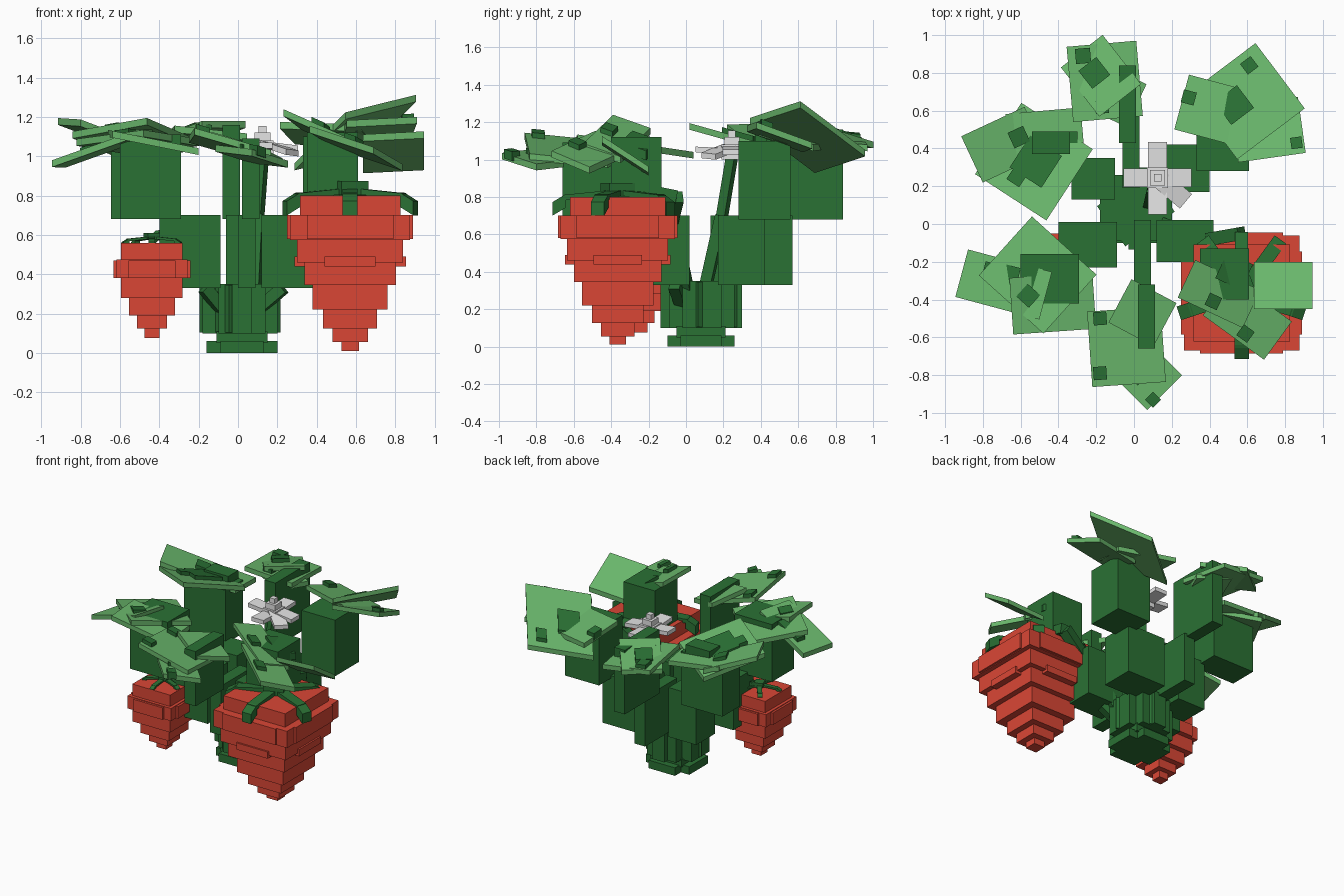
import bpy, bmesh, math
from mathutils import Matrix, Vector


def colour(name, rgb):
    m = bpy.data.materials.new(name)
    m.diffuse_color = (*[(c / 255) ** 2.2 for c in rgb], 1)
    return m


STEM = colour("dark green", (46, 112, 55))
LEAF = colour("leaf green", (105, 181, 107))
RED = colour("berry red", (217, 72, 56))
WHITE = colour("petal white", (228, 228, 228))


class Part:
    """Collects several blocks into one named object."""
    def __init__(self, name, mat):
        self.name, self.mat, self.bm = name, mat, bmesh.new()

    def block(self, c, size, yaw=0, gx=0, gy=0):
        # box turned about z, then sheared so its plane slopes by gx, gy
        vs = bmesh.ops.create_cube(self.bm, size=1)["verts"]
        rot = Matrix.Rotation(math.radians(yaw), 3, 'Z')
        for v in vs:
            p = rot @ Vector([a * b for a, b in zip(v.co, size)])
            p.z += gx * p.x + gy * p.y
            v.co = p + Vector(c)
        return self

    def span(self, x0, x1, y0, y1, z0, z1):
        return self.block(((x0 + x1) / 2, (y0 + y1) / 2, (z0 + z1) / 2),
                          (x1 - x0, y1 - y0, z1 - z0))

    def rod(self, a, b, w):
        a, b = Vector(a), Vector(b)
        vs = bmesh.ops.create_cube(self.bm, size=1)["verts"]
        q = (b - a).to_track_quat('Z', 'Y')
        for v in vs:
            v.co = q @ Vector((v.co.x * w, v.co.y * w, v.co.z * (b - a).length)) + (a + b) / 2
        return self

    def done(self):
        me = bpy.data.meshes.new(self.name)
        self.bm.to_mesh(me)
        self.bm.free()
        me.materials.append(self.mat)
        bpy.context.collection.objects.link(bpy.data.objects.new(self.name, me))


# crown: foot, neck and a cluster of short blocks
crown = Part("crown", STEM)
crown.span(-.16, .20, -.03, .19, 0, .06).span(-.09, .13, -.10, .26, 0, .06)
crown.span(-.11, .15, -.05, .21, .05, .11)
crown.span(-.18, .20, -.02, .19, .10, .35).span(-.10, .14, -.09, .26, .10, .35)
crown.span(-.03, .07, -.135, .30, .10, .35)
crown.block((.01, .08, .225), (.32, .26, .24), 35)
crown.rod((-.08, -.02, .22), (-.17, -.06, .33), .06)
crown.rod((.10, -.02, .22), (.23, -.06, .33), .06)
crown.done()

# leaf stalks: a lower and an upper block each
stalks = {
    "back_right": ((.08, .40, .17, .42, .33, .70), (.33, .61, .28, .56, .68, 1.10)),
    "back": ((-.06, .03, .19, .57, .33, .70), (-.08, .01, .43, .84, .68, 1.16)),
    "back_left": ((-.33, -.10, .13, .35, .33, .70), (-.645, -.30, .28, .49, .68, 1.08)),
    "front_left": ((-.40, -.09, -.23, .01, .33, .70), (-.60, -.29, -.42, -.16, .68, 1.11)),
    "front": ((0, .09, -.33, .02, .33, .70), (.02, .11, -.66, -.32, .68, 1.09)),
    "front_right": ((.12, .42, -.20, .02, .33, .70), (.35, .61, -.40, -.13, .68, 1.12)),
}
for name, (low, high) in stalks.items():
    Part(name + "_stalk", STEM).span(*low).span(*high).done()


# leaves: three sloping plates with small dark ribs on top
def leaf(name, *plates, ribs=()):
    p = Part(name + "_leaf", LEAF)
    for x, y, z, w, d, yaw, gx, gy in plates:
        p.block((x, y, z), (w, d, .035), yaw, gx, gy)
    p.done()
    r = Part(name + "_leaf_ribs", STEM)
    for i, x, y, s in ribs:
        px, py, pz, _, _, yaw, gx, gy = plates[i]
        z = pz + gx * (x - px) + gy * (y - py) + .02
        r.block((x, y, z), (s, s, .05), yaw, gx, gy)
    r.done()


leaf("back_right",
     (.595, .65, 1.12, .447, .433, 37, .52, -.36),
     (.46, .59, 1.11, .43, .30, -15, -.1, -.25),
     (.71, .50, 1.12, .36, .30, 8, .1, -.35),
     ribs=((0, .61, .84, .07), (1, .29, .67, .07), (0, .53, .63, .15), (2, .86, .43, .06)))
leaf("back",
     (-.155, .755, 1.10, .37, .40, 5, -.1, -.1),
     (-.175, .785, 1.12, .28, .33, 38, .15, -.2),
     (-.10, .68, 1.08, .25, .25, -25, -.15, 0),
     ribs=((0, -.27, .89, .08), (1, -.21, .80, .12), (0, -.17, .62, .07)))
leaf("back_left",
     (-.53, .33, 1.09, .45, .45, -33, 0, -.28),
     (-.69, .42, 1.11, .37, .27, 25, -.32, -.12),
     (-.47, .46, 1.07, .40, .28, 5, -.1, -.1),
     ribs=((0, -.62, .25, .08), (0, -.52, .33, .2), (1, -.61, .46, .09)))
# dark block where the stalk breaks through the leaf
Part("back_left_stalk_top", STEM).span(-.54, -.34, .37, .49, 1.0, 1.14).done()
leaf("front_left",
     (-.51, -.27, 1.07, .46, .42, -42, 0, -.15),
     (-.69, -.32, 1.04, .46, .26, -15, .33, -.1),
     (-.43, -.42, 1.07, .44, .30, 4, -.2, 0),
     ribs=((0, -.56, -.38, .09), (1, -.66, -.27, .1), (1, -.76, -.24, .07)))
leaf("front",
     (-.04, -.65, 1.05, .39, .40, 4, -.28, -.12),
     (.045, -.47, 1.04, .27, .26, -28, -.35, -.08),
     (.07, -.80, 1.00, .26, .26, -45, -.22, -.1),
     ribs=((0, -.18, -.79, .07), (0, -.18, -.50, .07), (2, .02, -.75, .15), (2, .10, -.93, .06)))
leaf("front_right",
     (.79, -.325, 1.02, .31, .25, 0, .05, -.65),
     (.45, -.37, 1.11, .38, .22, -25, -.5, -.12),
     (.60, -.50, 1.04, .40, .25, -36, -.42, -.12),
     ribs=((1, .42, -.41, .07), (2, .59, -.58, .07), (1, .53, -.25, .15)))


# berries: stepped blocks, with raised panels on the widest tiers
def berry(name, x, y, tiers, panels):
    p = Part(name, RED)
    for h, z0, z1 in tiers:
        p.span(x - h, x + h, y - h, y + h, z0, z1)
    for half, reach, z0, z1 in panels:
        p.span(x - half, x + half, y - reach, y + reach, z0, z1)
        p.span(x - reach, x + reach, y - half, y + half, z0, z1)
    p.done()


berry("large_berry", .57, -.365,
      ((.045, .01, .06), (.09, .055, .13), (.137, .125, .22), (.19, .22, .345),
       (.233, .345, .46), (.27, .46, .58), (.305, .575, .70), (.256, .70, .80)),
      ((.22, .32, .58, .70), (.13, .283, .44, .49)))
berry("small_berry", -.438, -.245,
      ((.038, .075, .13), (.076, .125, .195), (.117, .19, .285),
       (.157, .28, .38), (.18, .38, .475), (.157, .47, .56)),
      ((.12, .196, .38, .47),))


# calyx: flat sepals whose tips droop over the berry, and its arching stalk
def calyx(name, x, y, z, r, path):
    p = Part(name, STEM)
    p.block((x, y, z + r * .1), (r * .5, r * .5, r * .25), 20)
    for i in range(5):
        a = math.radians(-90 + 72 * i)
        c, s = math.cos(a), math.sin(a)
        p.block((x + c * r * .55, y + s * r * .55, z), (r * .9, r * .26, r * .1),
                math.degrees(a), -.1 * c, -.1 * s)
        p.block((x + c * r * 1.08, y + s * r * 1.08, z - r * .18),
                (r * .25, r * .26, r * .25), math.degrees(a), -.6 * c, -.6 * s)
    for a, b in zip(path, path[1:]):
        p.rod(a, b, r * .24)
    p.done()


calyx("large_berry_calyx", .57, -.365, .81, .29,
      ((.15, 0, .30), (.40, -.08, .68), (.57, -.05, .80), (.57, -.34, .86)))
calyx("small_berry_calyx", -.438, -.245, .58, .13,
      ((-.12, 0, .28), (-.30, -.12, .55), (-.40, -.20, .61), (-.438, -.245, .57)))

# flower: petals around a stacked centre on a thin stalk
f = Part("flower", WHITE)
f.block((.125, .35, 1.05), (.10, .17, .03), 0, 0, .05)
f.block((.125, .135, 1.05), (.10, .17, .03), 0, 0, -.05)
f.block((.03, .245, 1.06), (.17, .10, .03), 0, -.1)
f.block((.22, .245, 1.05), (.17, .10, .03), 0, -.12)
f.block((.21, .175, 1.04), (.17, .10, .03), -40, -.25, .1)
f.span(.07, .18, .19, .30, 1.0, 1.08)
f.span(.085, .165, .205, .285, 1.07, 1.12).span(.105, .145, .225, .265, 1.11, 1.155)
f.done()
Part("flower_stalk", STEM).rod((.08, .10, .30), (.10, .19, .70), .06) \
    .rod((.10, .19, .68), (.125, .245, 1.01), .05).done()
